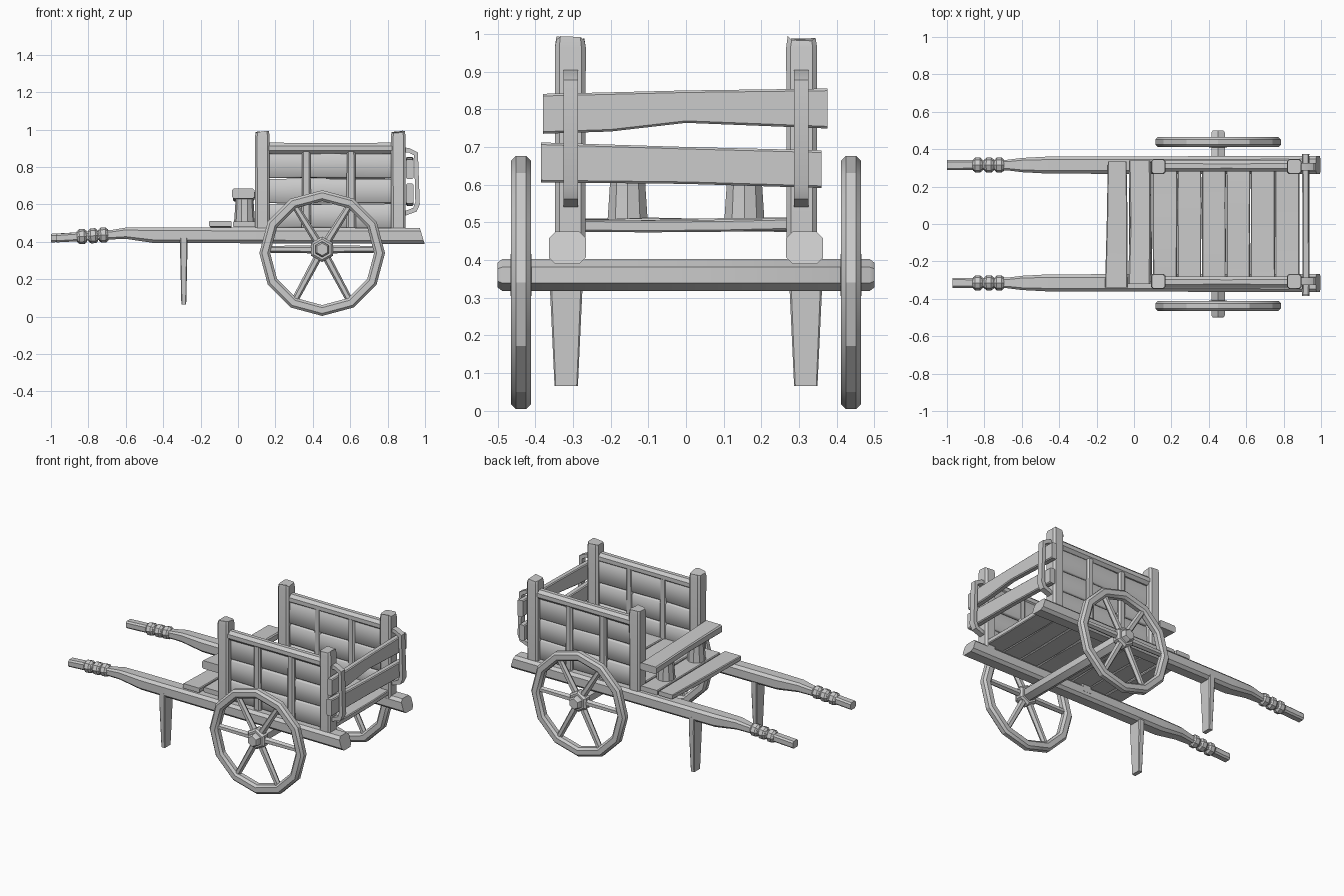
import bpy, bmesh, math, random
from mathutils import Vector

if "Cube" in bpy.data.objects:
    bpy.data.objects.remove(bpy.data.objects["Cube"])
random.seed(4)


def skin(name, rings, closed=False, angle=35):
    """Mesh through a row of equal point rings; capped unless closed."""
    bm = bmesh.new()
    vr = [[bm.verts.new(p) for p in ring] for ring in rings]
    n = len(vr[0])
    pairs = list(zip(vr, vr[1:])) + ([(vr[-1], vr[0])] if closed else [])
    for a, b in pairs:
        for i in range(n):
            j = (i + 1) % n
            bm.faces.new((a[i], a[j], b[j], b[i]))
    if not closed:
        bm.faces.new(vr[0])
        bm.faces.new(vr[-1])
    bmesh.ops.recalc_face_normals(bm, faces=bm.faces)
    me = bpy.data.meshes.new(name)
    bm.to_mesh(me)
    bm.free()
    ob = bpy.data.objects.new(name, me)
    bpy.context.collection.objects.link(ob)
    bpy.ops.object.select_all(action='DESELECT')
    ob.select_set(True)
    bpy.context.view_layer.objects.active = ob
    bpy.ops.object.shade_smooth_by_angle(angle=math.radians(angle))
    return ob


def octagon(ha, hb, c):
    """Rectangle with chamfered corners."""
    k = c * min(ha, hb)
    return [(ha, hb - k), (ha - k, hb), (k - ha, hb), (-ha, hb - k),
            (-ha, k - hb), (k - ha, -hb), (ha - k, -hb), (ha, k - hb)]


def loft(name, axis, secs, c=0.3, angle=35):
    """Sections (t, a, b, half_a, half_b) along an axis; a, b are the other axes in order."""
    rings = []
    for t, a, b, ha, hb in secs:
        ring = []
        for u, v in octagon(ha, hb, c):
            p = [a + u, b + v]
            p.insert('xyz'.index(axis), t)
            ring.append(p)
        rings.append(ring)
    return skin(name, rings, angle=angle)


def rod(name, p, q, radii, n=8, turn=0.0):
    """Round bar from p to q; radii is a list of (fraction, radius)."""
    p, q = Vector(p), Vector(q)
    d = (q - p).normalized()
    u = d.cross(Vector((0, 1, 0)) if abs(d.y) < 0.9 else Vector((1, 0, 0))).normalized()
    v = d.cross(u)
    ang = [turn + 2 * math.pi * i / n for i in range(n)]
    return skin(name, [[p.lerp(q, f) + r * (math.cos(a) * u + math.sin(a) * v) for a in ang]
                       for f, r in radii])


def jit(k=0.004):
    return random.uniform(-k, k)


WX, WZ = 0.45, 0.34          # wheel centre
AZ = 0.36                    # axle height

for s, side in ((-1, 'near'), (1, 'far')):
    # Shaft with tapered handle
    y = 0.315 * s
    x0 = -1.0 if s > 0 else -0.97
    shaft = loft(side + '_shaft', 'x', [
        (x0, y, 0.420, 0.027, 0.023), (-0.86, y, 0.427, 0.026, 0.024),
        (-0.68, y, 0.438, 0.028, 0.025), (-0.60, y, 0.446, 0.038, 0.030),
        (-0.45, y, 0.435, 0.046, 0.041), (0.2, y, 0.434, 0.047, 0.042),
        (0.985, y, 0.432, 0.049, 0.043)], c=0.4)
    for v in shaft.data.vertices:            # slanted rear cut
        if v.co.x > 0.9:
            v.co.x -= (v.co.z - 0.432) * 0.3

    # Grip wrappings
    for k, x in enumerate((-0.835, -0.775, -0.72)):
        rod(f'{side}_grip_ring_{k}', (x - 0.026, y, 0.427 + k * 0.004),
            (x + 0.026, y, 0.43 + k * 0.004),
            [(0, 0.029), (0.25, 0.040), (0.75, 0.040), (1, 0.029)])

    # Prop leg
    loft(side + '_prop_leg', 'z', [(0.065, -0.29, 0.318 * s, 0.013, 0.031),
                                   (0.32, -0.29, 0.318 * s, 0.019, 0.043),
                                   (0.42, -0.29, 0.318 * s, 0.021, 0.044)], c=0.25)

    # Corner posts
    for label, x in (('front', 0.13), ('rear', 0.857)):
        post = loft(f'{side}_{label}_post', 'z', [
            (0.43, x, 0.307 * s, 0.038, 0.040), (0.965, x, 0.307 * s, 0.039, 0.041),
            (0.988, x, 0.307 * s, 0.035, 0.037)], c=0.3)
        for v in post.data.vertices:         # rough-cut top
            if v.co.z > 0.98:
                v.co.z += jit(0.007)

    # Top rail
    rod(side + '_side_rail', (0.13, 0.31 * s, 0.90), (0.86, 0.31 * s, 0.90),
        [(0, 0.033), (0.5, 0.031), (1, 0.033)], turn=math.pi / 8)

    # Side boards and upright slats
    for k, (lo, hi) in enumerate(((0.475, 0.602), (0.605, 0.738), (0.742, 0.885))):
        loft(f'{side}_side_board_{k}', 'x', [
            (x, 0.302 * s + jit(), (lo + hi) / 2, 0.014, (hi - lo) / 2 + jit(0.003))
            for x in (0.14, 0.36, 0.6, 0.85)], c=0.5, angle=50)
    for k, x in enumerate((0.365, 0.605)):
        loft(f'{side}_slat_{k}', 'z', [(0.46, x, 0.308 * s, 0.025, 0.026),
                                       (0.89, x, 0.308 * s, 0.023, 0.026)], c=0.4)

    # Tailgate bracket bent from a flat bar
    path = [((0.88, 0.905), (0.88, 0.88)), ((0.915, 0.902), (0.913, 0.878)),
            ((0.962, 0.878), (0.942, 0.862)), ((0.972, 0.60), (0.948, 0.612)),
            ((0.955, 0.562), (0.937, 0.582)), ((0.88, 0.535), (0.88, 0.56))]
    ya, yb = 0.287 * s, 0.325 * s
    skin(side + '_tailgate_bracket', [
        [(a[0], ya, a[1]), (a[0], yb, a[1]), (b[0], yb, b[1]), (b[0], ya, b[1])]
        for a, b in path])

    # Wheel rim, 12 sided
    wy = 0.438 * s
    rings = []
    for i in range(12):
        t = i * math.pi / 6
        rings.append([(WX + (0.307 + u) * math.cos(t), wy + v, WZ + (0.307 + u) * math.sin(t))
                      for u, v in octagon(0.029, 0.027, 0.5)])
    skin(side + '_wheel_rim', rings, closed=True, angle=28)

    # Hub and spokes
    rod(side + '_hub', (WX, wy - 0.028, AZ), (WX, wy + 0.028, AZ),
        [(0, 0.055), (0.2, 0.068), (0.8, 0.068), (1, 0.055)], n=6, turn=0)
    for i in range(6):
        t = i * math.pi / 3
        r = 0.305 if i % 3 else 0.29
        rod(f'{side}_spoke_{i}', (WX, wy, AZ),
            (WX + r * math.cos(t), wy, (WZ if i % 3 else AZ) + r * math.sin(t)),
            [(0, 0.022), (1, 0.018)], n=6)

    # Seat support stump
    rod(side + '_seat_support', (0.035, 0.155 * s, 0.49), (0.035, 0.155 * s, 0.635),
        [(0, 0.057), (0.8, 0.049), (1, 0.049)], n=10)

# Axle
rod('axle', (WX, -0.5, AZ), (WX, 0.5, AZ),
    [(0, 0.033), (0.012, 0.042), (0.988, 0.042), (1, 0.033)], n=6)

# Bed planks across the shafts
count, start, end = 6, 0.10, 0.885
w = (end - start) / count
for k in range(count):
    loft(f'bed_plank_{k}', 'y', [
        (y, start + w * (k + 0.5), 0.493 + jit(), w / 2 - 0.001 + jit(0.002), 0.016)
        for y in (-0.295, -0.1, 0.1, 0.295)], c=0.3)

# Foot boards ahead of the bed
loft('front_foot_board', 'y', [(-0.34, -0.095, 0.496, 0.060, 0.015),
                               (0.0, -0.090, 0.492, 0.056, 0.017),
                               (0.335, -0.090, 0.498, 0.050, 0.014)])
loft('rear_foot_board', 'y', [(-0.31, 0.035, 0.494, 0.062, 0.015),
                              (0.33, 0.032, 0.494, 0.060, 0.015)])

# Driver seat plank, slightly tilted
loft('seat', 'y', [(-0.32, 0.028, 0.659, 0.060, 0.026), (0.0, 0.034, 0.648, 0.056, 0.022),
                   (0.34, 0.030, 0.640, 0.058, 0.023)])

# Warped tailgate boards
loft('tailgate_upper_board', 'y', [(-0.38, 0.918, 0.788, 0.019, 0.053),
                                   (-0.2, 0.920, 0.793, 0.018, 0.052),
                                   (0.0, 0.918, 0.807, 0.018, 0.043),
                                   (0.375, 0.918, 0.802, 0.019, 0.053)])
loft('tailgate_lower_board', 'y', [(-0.385, 0.918, 0.659, 0.019, 0.053),
                                   (0.0, 0.920, 0.651, 0.018, 0.049),
                                   (0.36, 0.918, 0.641, 0.019, 0.050)])
